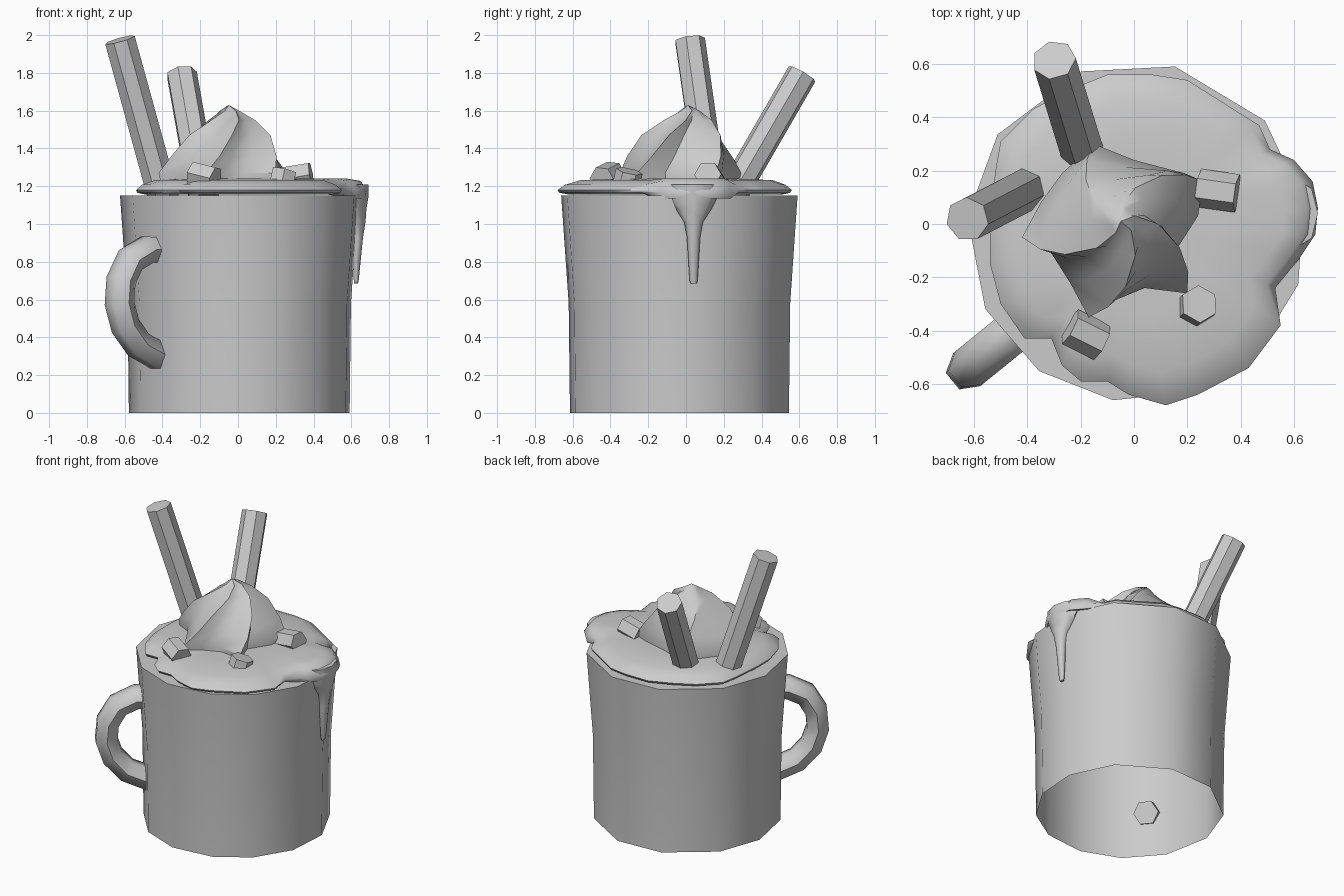
import bpy, bmesh
from math import sin, cos, pi, radians
from mathutils import Vector, Matrix

if "Cube" in bpy.data.objects:
    bpy.data.objects.remove(bpy.data.objects["Cube"])


def finish(name, rings, cap_start=False, cap_end=False, apex=None, angle=40):
    """Bridge equal-length rings of points into one smooth-shaded object."""
    bm = bmesh.new()
    loops = [[bm.verts.new(p) for p in ring] for ring in rings]
    n = len(loops[0])
    for a, b in zip(loops, loops[1:]):
        for i in range(n):
            j = (i + 1) % n
            bm.faces.new((a[i], a[j], b[j], b[i]))
    if cap_start:
        bm.faces.new(loops[0][::-1])
    if cap_end:
        bm.faces.new(loops[-1])
    if apex:
        tip = bm.verts.new(apex)
        for i in range(n):
            bm.faces.new((loops[-1][i], loops[-1][(i + 1) % n], tip))
    bmesh.ops.recalc_face_normals(bm, faces=bm.faces)
    me = bpy.data.meshes.new(name)
    bm.to_mesh(me)
    bm.free()
    ob = bpy.data.objects.new(name, me)
    bpy.context.collection.objects.link(ob)
    bpy.ops.object.select_all(action='DESELECT')
    ob.select_set(True)
    bpy.context.view_layer.objects.active = ob
    bpy.ops.object.shade_smooth_by_angle(angle=radians(angle))
    return ob


def tube(name, path, radii, sides, side_axis=Vector((0, 1, 0)), angle=50):
    """Sweep a regular polygon along a path."""
    path = [Vector(p) for p in path]
    rings = []
    for i, p in enumerate(path):
        t = (path[min(i + 1, len(path) - 1)] - path[max(i - 1, 0)]).normalized()
        u = (side_axis - t * side_axis.dot(t)).normalized()
        v = t.cross(u)
        rings.append([p + radii[i] * (u * cos(2 * pi * k / sides) + v * sin(2 * pi * k / sides))
                      for k in range(sides)])
    return finish(name, rings, True, True, angle=angle)


CX, CY = 0.01, -0.03

# Mug: open-bottomed wall with a flat rim turned inwards
angles = [10, 41, 77, 109, 145, 175, 207, 235, 262, 290, 315, 342]
profile = [(0.59, 0), (0.597, 0.58), (0.637, 1.15), (0.50, 1.152)]
finish("mug", [[(CX + r * cos(radians(a)), CY + r * sin(radians(a)), z) for a in angles]
               for r, z in profile], angle=50)

# Handle: C-shaped tube in the front-left radial plane
h = radians(219)
handle_rz = [(0.52, 0.86), (0.63, 0.865), (0.745, 0.81), (0.81, 0.70),
             (0.82, 0.58), (0.78, 0.46), (0.69, 0.36), (0.53, 0.29)]
tube("handle", [(CX + r * cos(h), CY + r * sin(h), z) for r, z in handle_rz],
     [0.08] * 8, 6, Vector((-sin(h), cos(h), 0)), 60)

# Cream layer: ragged puddle that spills over the front and right rim
edge = [(0.69, 0.06), (0.67, 0.16), (0.6, 0.24), (0.51, 0.28), (0.47, 0.37), (0.39, 0.42),
        (0.2, 0.54), (0.07, 0.56), (-0.1, 0.56), (-0.25, 0.5), (-0.38, 0.43), (-0.5, 0.31),
        (-0.52, 0.2), (-0.54, 0), (-0.54, -0.15), (-0.5, -0.3), (-0.41, -0.43), (-0.31, -0.43),
        (-0.27, -0.53), (-0.2, -0.59), (-0.1, -0.59), (-0.02, -0.64), (0.12, -0.68),
        (0.24, -0.64), (0.43, -0.54), (0.55, -0.38), (0.53, -0.24), (0.62, -0.13), (0.68, -0.04)]


def cream_ring(scale, z, lift):
    return [(x * scale, y * scale, z + (lift if x > 0.55 else 0)) for x, y in edge]


finish("cream_layer", [cream_ring(0.9, 1.155, 0), cream_ring(0.985, 1.165, -0.03),
                       cream_ring(1.0, 1.18, -0.01), cream_ring(0.94, 1.208, 0.02),
                       cream_ring(0.82, 1.232, 0.01), cream_ring(0.5, 1.24, 0)],
       apex=(0, 0, 1.24), angle=60)

# Drip running down the right side
drip = [(0.61, 1.21, 0.08, 0.13), (0.61, 1.14, 0.08, 0.125), (0.62, 1.08, 0.06, 0.095),
        (0.63, 1.01, 0.045, 0.05), (0.632, 0.93, 0.03, 0.035), (0.626, 0.70, 0.013, 0.021),
        (0.625, 0.685, 0.01, 0.016)]
finish("cream_drip", [[(x + a * cos(k * pi / 4), 0.04 + b * sin(k * pi / 4), z) for k in range(8)]
                      for x, z, a, b in drip], True, True, angle=60)

# Whipped peak: five-lobed star that twists and shrinks upwards
top = Vector((-0.05, 0.02))
star = [(0.26, 0.16), (0.19, 0.19), (0, 0.24), (-0.15, 0.3), (-0.27, 0.19), (-0.35, 0.08),
        (-0.42, -0.05), (-0.31, -0.11), (-0.24, -0.22), (-0.17, -0.35), (-0.08, -0.29),
        (0.04, -0.24), (0.2, -0.26), (0.15, -0.11), (0.24, 0.03)]
rings = []
for s, z, twist in [(0.96, 1.2, 0), (1, 1.27, 0), (0.86, 1.36, 10), (0.66, 1.47, 22),
                    (0.38, 1.55, 40), (0.15, 1.6, 60)]:
    rot = Matrix.Rotation(radians(twist), 2)
    rings.append([(*(top + rot @ (Vector(p) - top) * s), z) for p in star])
finish("whipped_peak", rings, apex=(-0.05, 0.01, 1.63), angle=40)

# Wafer rolls
tube("wafer_roll_left", [(-0.39, 0.14, 1.12), (-0.625, 0.018, 1.975)], [0.083] * 2, 7)
tube("wafer_roll_back", [(-0.18, 0.225, 1.12), (-0.30, 0.615, 1.795)], [0.083] * 2, 7,
     Vector((1, 0, 0)))

# Marshmallows: centre and half-axis
for i, (c, d) in enumerate([((0.315, 0.125, 1.25), (0.072, -0.01, 0.012)),
                            ((0.235, -0.31, 1.235), (0.01, 0.01, 0.045)),
                            ((-0.18, -0.415, 1.25), (0.06, -0.03, -0.015))]):
    c, d = Vector(c), Vector(d)
    tube(f"marshmallow_{i + 1}", [c - d, c + d], [0.072] * 2, 6)
